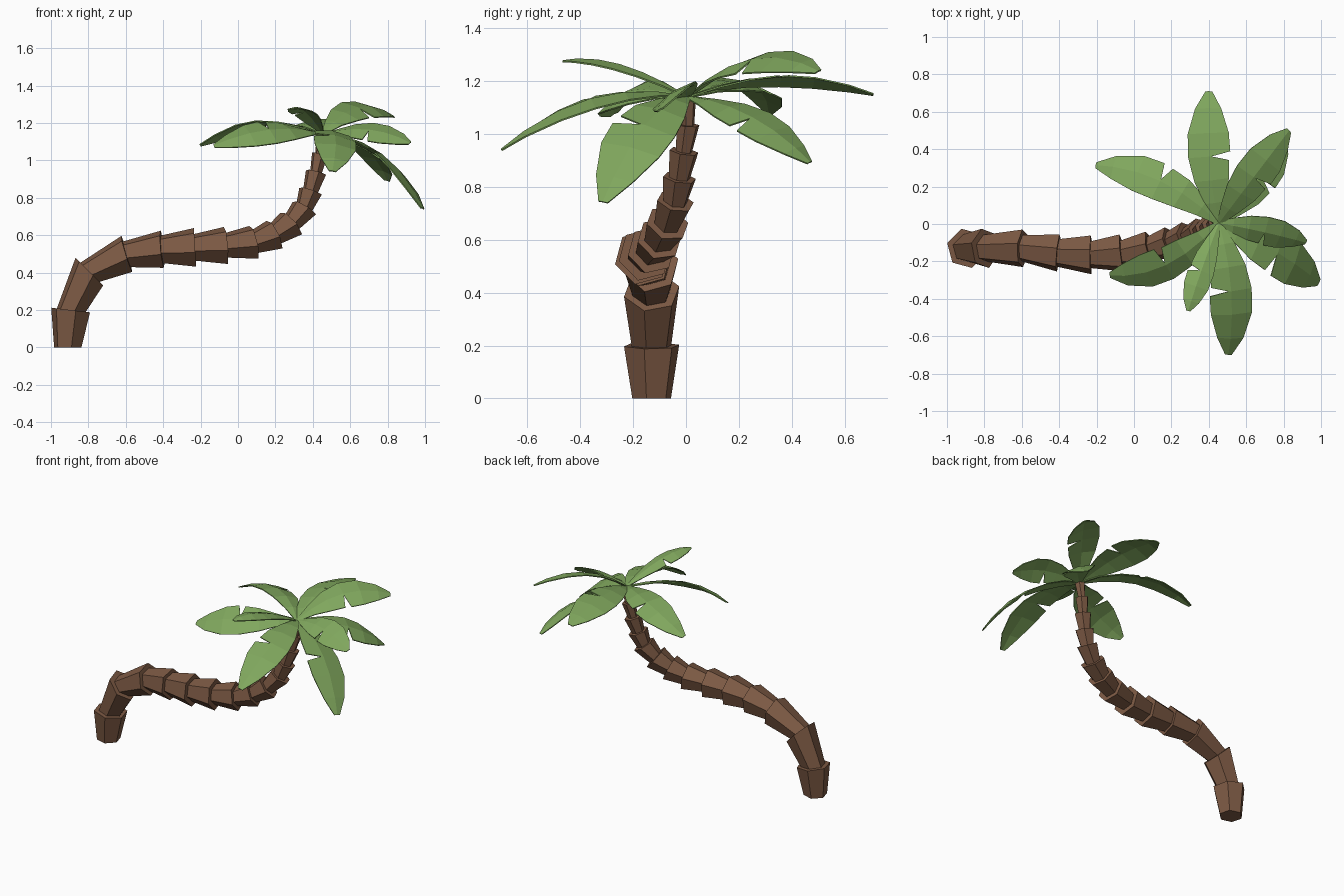
import bpy, bmesh, math
from mathutils import Vector

if "Cube" in bpy.data.objects:
    bpy.data.objects.remove(bpy.data.objects["Cube"])

def material(name, rgb):
    m = bpy.data.materials.new(name)
    m.diffuse_color = (*rgb, 1)
    m.use_nodes = True
    m.node_tree.nodes["Principled BSDF"].inputs["Base Color"].default_value = m.diffuse_color
    return m

BARK = material("bark brown", (0.205, 0.102, 0.058))
LEAF = material("leaf green", (0.215, 0.385, 0.11))

def finish(bm, name, mat):
    me = bpy.data.meshes.new(name)
    bm.to_mesh(me)
    bm.free()
    me.materials.append(mat)
    ob = bpy.data.objects.new(name, me)
    bpy.context.collection.objects.link(ob)
    return ob

# Trunk: overlapping six-sided segments, each flaring towards its upper end
path = [Vector(p) for p in (
    (-0.91, -0.13, 0), (-0.895, -0.13, 0.20), (-0.795, -0.13, 0.405), (-0.595, -0.13, 0.50),
    (-0.405, -0.155, 0.525), (-0.23, -0.165, 0.535), (-0.065, -0.155, 0.545),
    (0.085, -0.13, 0.562), (0.195, -0.10, 0.603), (0.285, -0.07, 0.662),
    (0.355, -0.04, 0.745), (0.388, -0.025, 0.835), (0.417, -0.008, 0.935),
    (0.438, 0.008, 1.035), (0.452, 0.005, 1.135))]
radii = [0.108, 0.108, 0.104, 0.103, 0.107, 0.103, 0.094, 0.088, 0.084, 0.073,
         0.065, 0.057, 0.044, 0.034]

def ring(bm, centre, normal, r):
    n = normal.normalized()
    u = (Vector((0, 1, 0)) - n * n.y).normalized()
    v = u.cross(n)
    return [bm.verts.new(centre + r * (u * math.cos(a) + v * math.sin(a)))
            for a in (math.radians(-15 + 60 * k) for k in range(6))]

bm = bmesh.new()
last = len(radii)
for i, r in enumerate(radii):
    a, b = path[i], path[i + 1]
    d0 = (b - path[i - 1]) if i else Vector((0, 0, 1))
    d1 = (path[i + 2] - a) if i + 2 <= last else b - a
    if i == 0:
        d1 = Vector((0.12, 0, 1))
    start = a - d0.normalized() * (0.012 if i else 0)
    lo = ring(bm, start, d0, r * 0.7)
    hi = ring(bm, b, d1, r)
    bm.faces.new(lo)
    bm.faces.new(hi)
    for k in range(6):
        bm.faces.new((lo[k], lo[(k + 1) % 6], hi[(k + 1) % 6], hi[k]))
bmesh.ops.recalc_face_normals(bm, faces=bm.faces)
finish(bm, "trunk", BARK)

# Leaves: shallow ridged arching blades, rolled to one side, with a slit on the right
CROWN = Vector((0.455, 0.005, 1.145))
STATIONS = (0, 0.15, 0.32, 0.5, 0.68, 0.87, 1)
WIDTHS = (0.12, 0.48, 0.82, 1.0, 0.97, 0.62, 0.16)
SLIT = 3

def leaf(name, mid, tip, half, roll, droop=0.15):
    mid, tip = Vector(mid), Vector(tip)
    ctrl = 2 * mid - (CROWN + tip) / 2
    def point(t):
        return CROWN * (1 - t) ** 2 + ctrl * 2 * t * (1 - t) + tip * t * t
    def edge(t, w, sign):
        d = ((ctrl - CROWN) * (1 - t) + (tip - ctrl) * t).normalized()
        side = d.cross(Vector((0, 0, 1))).normalized()
        up = side.cross(d)
        a = math.radians(roll) * min(1, 0.4 + 1.5 * t)
        side, up = side * math.cos(a) + up * math.sin(a), up * math.cos(a) - side * math.sin(a)
        return bm.verts.new(point(t) + half * w * (side * sign - up * droop))
    bm = bmesh.new()
    spine = [bm.verts.new(point(t)) for t in STATIONS]
    left = [edge(t, w, -1) for t, w in zip(STATIONS, WIDTHS)]
    right = [edge(t, w, 1) for t, w in zip(STATIONS, WIDTHS)]
    # the slit opens between two outer corners that share one inner corner
    before = edge(STATIONS[SLIT] - 0.04, 0.92, 1)
    notch = edge(STATIONS[SLIT], 0.12, 1)
    after = edge(STATIONS[SLIT] + 0.03, 1.0, 1)
    bm.verts.remove(right[SLIT])
    for i in range(len(STATIONS) - 1):
        bm.faces.new((left[i], spine[i], spine[i + 1], left[i + 1]))
        if i == SLIT - 1:
            bm.faces.new((spine[i], right[i], before, notch, spine[i + 1]))
        elif i == SLIT:
            bm.faces.new((spine[i], notch, after, right[i + 1], spine[i + 1]))
        else:
            bm.faces.new((spine[i], right[i], right[i + 1], spine[i + 1]))
    bmesh.ops.recalc_face_normals(bm, faces=bm.faces)
    bm.faces.ensure_lookup_table()
    bm.normal_update()
    if bm.faces[0].normal.z < 0:
        bmesh.ops.reverse_faces(bm, faces=bm.faces)
    ob = finish(bm, name, LEAF)
    mod = ob.modifiers.new("thickness", 'SOLIDIFY')
    mod.thickness = 0.006

leaf("leaf_back", (0.40, 0.36, 1.22), (0.40, 0.71, 1.155), 0.115, 10)
leaf("leaf_back_right_high", (0.64, 0.25, 1.285), (0.83, 0.50, 1.24), 0.11, -22)
leaf("leaf_back_right_low", (0.68, 0.25, 1.065), (0.80, 0.47, 0.895), 0.105, -18)
leaf("leaf_back_left", (0.14, 0.23, 1.20), (-0.205, 0.315, 1.085), 0.105, -16)
leaf("leaf_front_left", (0.17, -0.22, 1.165), (-0.13, -0.275, 1.08), 0.11, 32)
leaf("leaf_front_high", (0.36, -0.25, 1.265), (0.29, -0.465, 1.28), 0.07, 0, 0.25)
leaf("leaf_front", (0.52, -0.36, 1.135), (0.505, -0.70, 0.945), 0.115, 10)
leaf("leaf_right_low", (0.77, -0.155, 1.035), (0.99, -0.315, 0.745), 0.125, 18, 0.12)
leaf("leaf_right", (0.70, -0.045, 1.165), (0.92, -0.10, 1.095), 0.09, -32)
